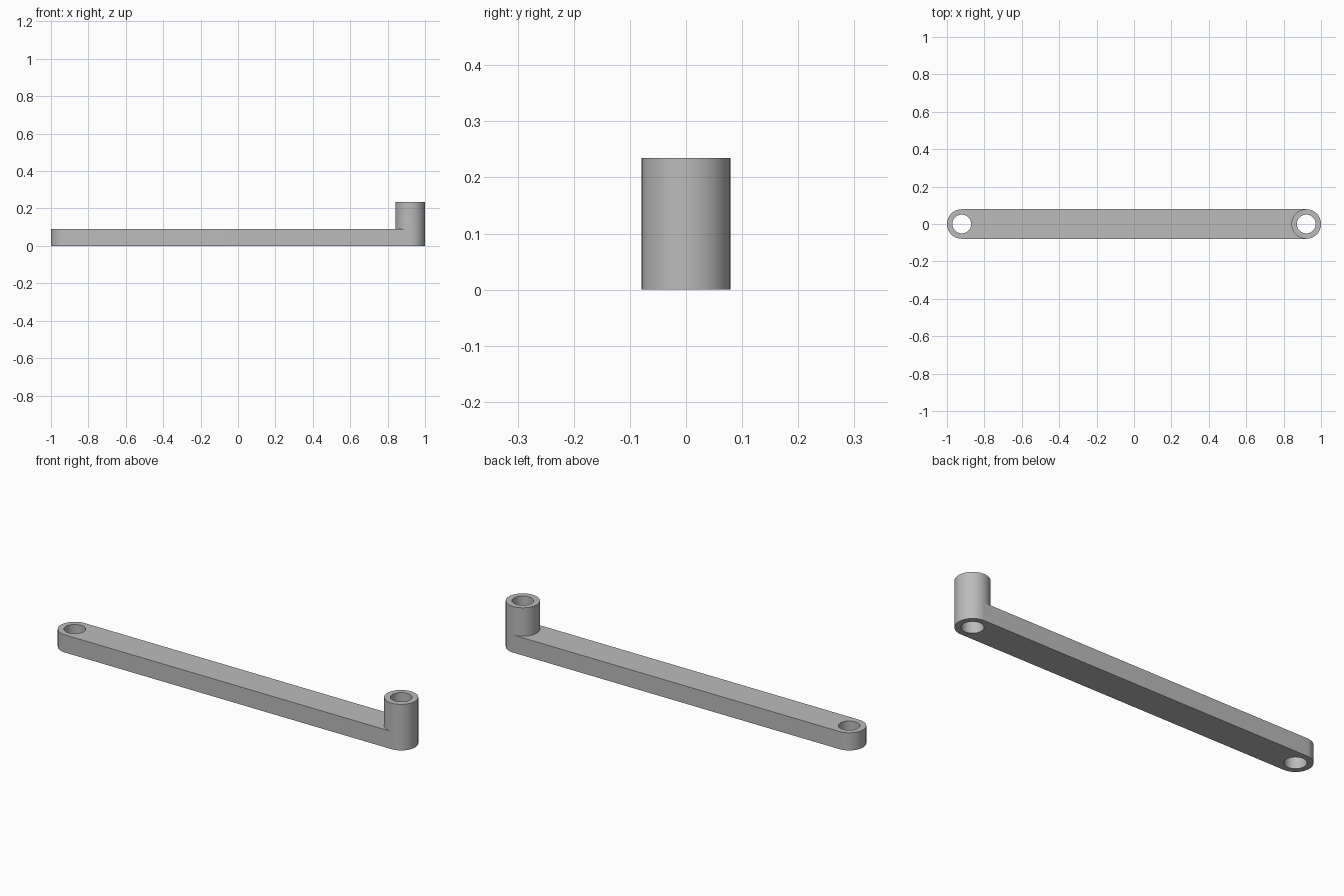
import bpy
import bmesh
from math import cos, sin, pi, radians

cube = bpy.data.objects.get("Cube")
if cube:
    bpy.data.objects.remove(cube, do_unlink=True)

RADIUS, HOLE = 0.079, 0.05
CENTRE = 1 - RADIUS
ARM_TOP, BOSS_TOP = 0.09, 0.235
SEGMENTS = 64

grey = bpy.data.materials.new("plain grey")
grey.use_nodes = True
grey.diffuse_color = (0.5, 0.5, 0.5, 1)
grey.node_tree.nodes["Principled BSDF"].inputs["Base Color"].default_value = grey.diffuse_color


def arc(x, radius, start, steps, z=0):
    """Points along a circle about the vertical axis at x."""
    return [(x + radius * cos(start + 2 * pi * i / SEGMENTS),
             radius * sin(start + 2 * pi * i / SEGMENTS), z) for i in range(steps)]


def add_loop(bm, points):
    verts = [bm.verts.new(p) for p in points]
    return [bm.edges.new((v, verts[(i + 1) % len(verts)])) for i, v in enumerate(verts)]


def extruded_plate(name, loops, height):
    """Fill an outline with its holes and raise it to a solid."""
    bm = bmesh.new()
    edges = [e for points in loops for e in add_loop(bm, points)]
    bmesh.ops.triangle_fill(bm, edges=edges, use_beauty=True, normal=(0, 0, 1))
    raised = bmesh.ops.extrude_face_region(bm, geom=bm.faces[:], use_keep_orig=True)
    top = [g for g in raised["geom"] if isinstance(g, bmesh.types.BMVert)]
    bmesh.ops.translate(bm, verts=top, vec=(0, 0, height))
    bmesh.ops.recalc_face_normals(bm, faces=bm.faces[:])
    return finish(name, bm)


def finish(name, bm):
    mesh = bpy.data.meshes.new(name)
    bm.to_mesh(mesh)
    bm.free()
    obj = bpy.data.objects.new(name, mesh)
    bpy.context.collection.objects.link(obj)
    mesh.materials.append(grey)
    bpy.ops.object.select_all(action="DESELECT")
    obj.select_set(True)
    bpy.context.view_layer.objects.active = obj
    bpy.ops.object.shade_smooth_by_angle(angle=radians(30))
    return obj


# Arm: round-ended bar with a through hole at each end
half = SEGMENTS // 2 + 1
outline = arc(CENTRE, RADIUS, -pi / 2, half) + arc(-CENTRE, RADIUS, pi / 2, half)
holes = [arc(side * CENTRE, HOLE, 0, SEGMENTS) for side in (-1, 1)]
extruded_plate("arm", [outline] + holes, ARM_TOP)

# Boss: open tube standing on the arm, continuing its hole
bm = bmesh.new()
rings = [add_loop(bm, arc(CENTRE, r, 0, SEGMENTS, z)) for r, z in
         ((RADIUS, ARM_TOP), (RADIUS, BOSS_TOP), (HOLE, BOSS_TOP), (HOLE, ARM_TOP))]
for lower, upper in zip(rings, rings[1:]):
    for a, b in zip(lower, upper):
        bm.faces.new((a.verts[0], a.verts[1], b.verts[1], b.verts[0]))
finish("boss", bm)
